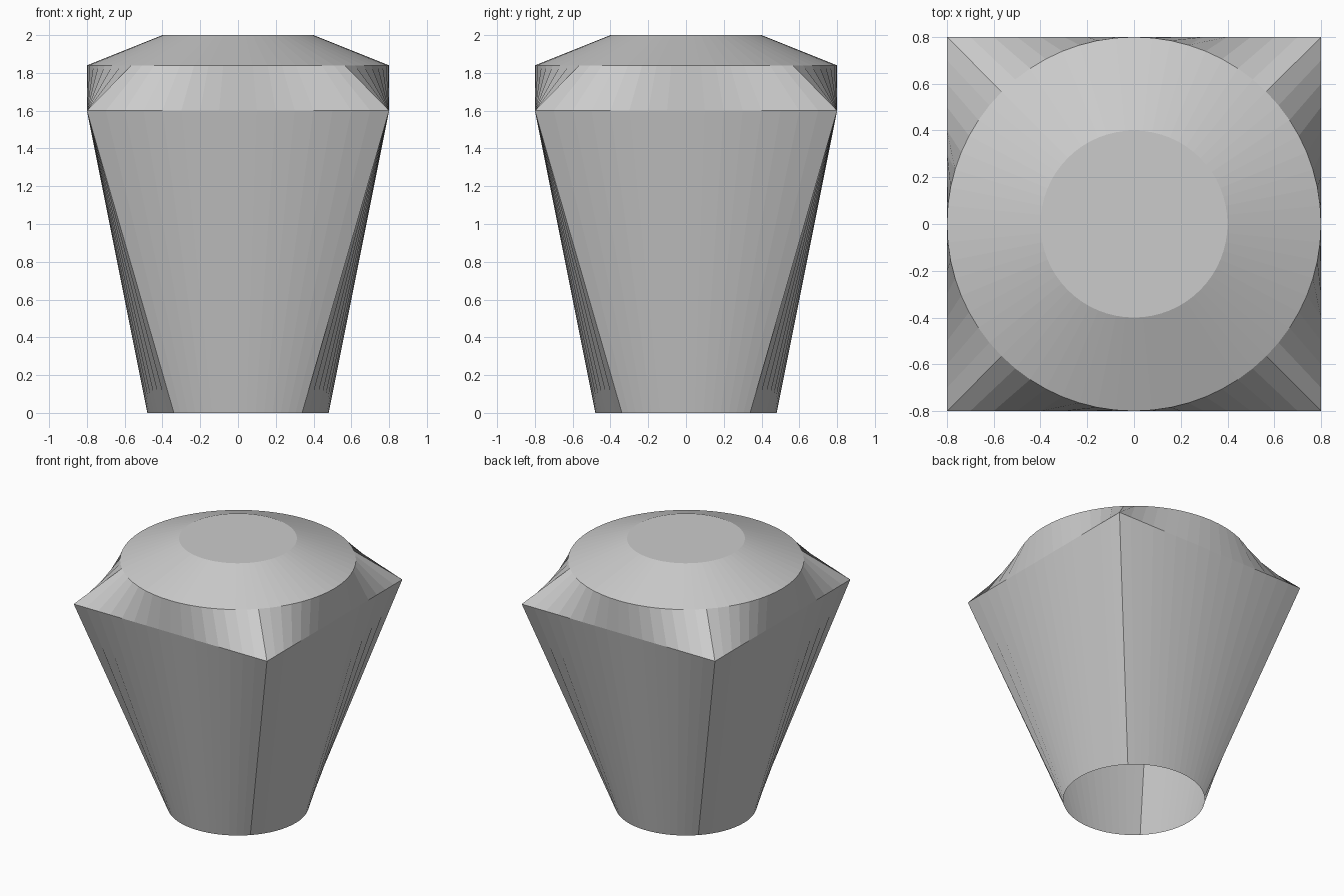
import bpy, bmesh, math

if "Cube" in bpy.data.objects:
    bpy.data.objects.remove(bpy.data.objects["Cube"])

N = 64  # points per ring, 16 per square side


def circle_ring(r, z):
    return [(r * math.cos(2 * math.pi * i / N), r * math.sin(2 * math.pi * i / N), z)
            for i in range(N)]


def square_ring(h, z):
    # evenly spaced points along each side, corners at the 45 degree directions
    pts = []
    for i in range(N):
        side, k = divmod(i + N // 8, N // 4)
        t = h * (2 * k / (N // 4) - 1)
        x, y = [(h, t), (-t, h), (-h, -t), (t, -h)][side % 4]
        pts.append((x, y, z))
    return pts


def loft(name, rings, cap_top):
    bm = bmesh.new()
    loops = [[bm.verts.new(p) for p in ring] for ring in rings]
    for a, b in zip(loops, loops[1:]):
        for i in range(N):
            j = (i + 1) % N
            bm.faces.new((a[i], a[j], b[j], b[i]))
    if cap_top:
        bm.faces.new(loops[-1])
    mesh = bpy.data.meshes.new(name)
    bm.to_mesh(mesh)
    bm.free()
    obj = bpy.data.objects.new(name, mesh)
    bpy.context.collection.objects.link(obj)
    return obj


# Open round foot -> square shoulder -> round rim -> sloped lid with flat top
loft("lofted_body", [
    circle_ring(0.48, 0.0),
    square_ring(0.80, 1.60),
    circle_ring(0.80, 1.84),
    circle_ring(0.40, 2.00),
], cap_top=True)
